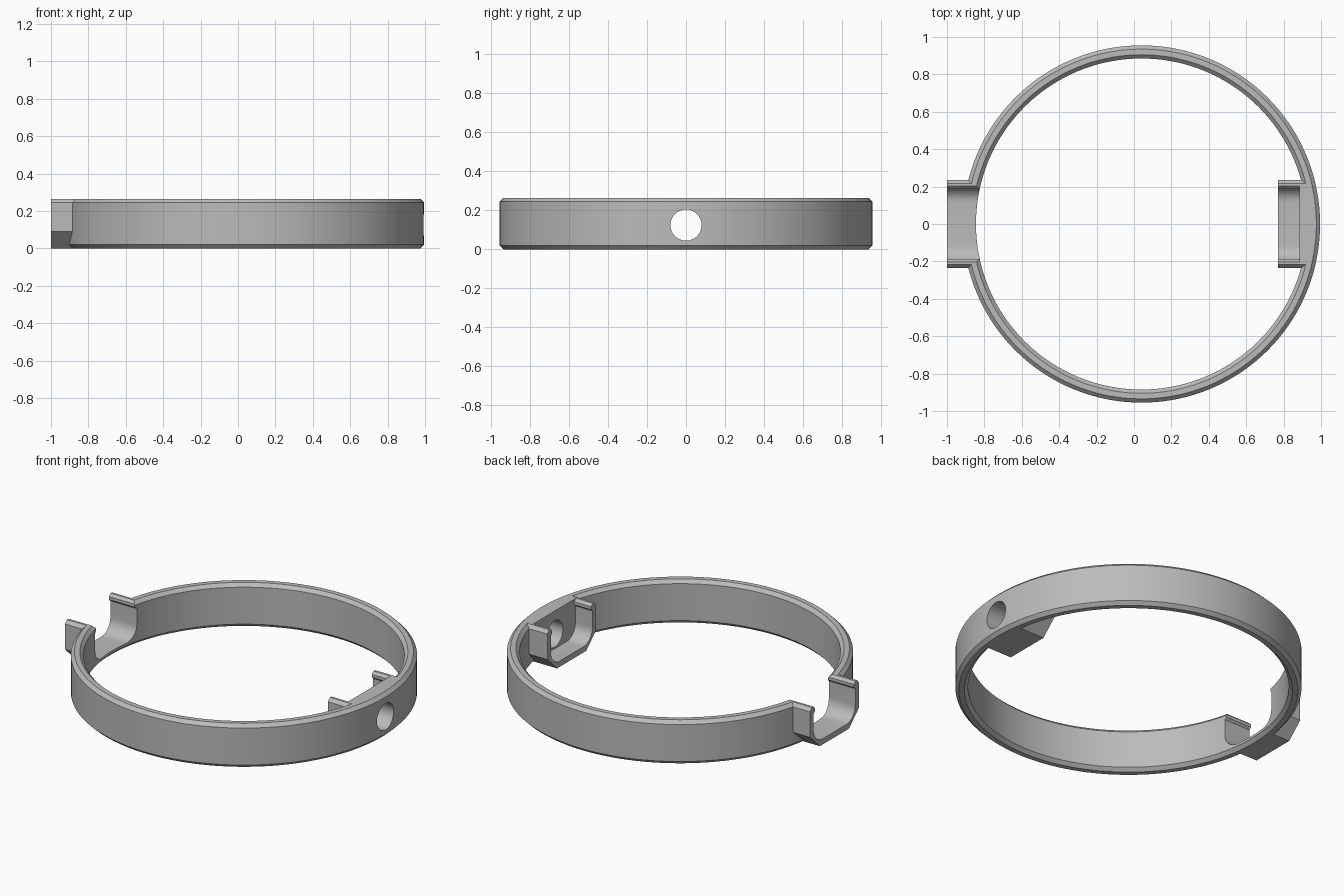
import bpy, bmesh, math
from mathutils import Matrix

cube = bpy.data.objects.get("Cube")
if cube:
    bpy.data.objects.remove(cube)

HEIGHT = 0.265
CENTRE_X = 0.04
CHAMFER = 0.02

grey = bpy.data.materials.new("plain_grey")
grey.use_nodes = True
colour = (0.5, 0.5, 0.5, 1)
grey.diffuse_color = colour
grey.node_tree.nodes["Principled BSDF"].inputs["Base Color"].default_value = colour


def finish(name, bm):
    bmesh.ops.recalc_face_normals(bm, faces=bm.faces)
    mesh = bpy.data.meshes.new(name)
    bm.to_mesh(mesh)
    bm.free()
    mesh.materials.append(grey)
    obj = bpy.data.objects.new(name, mesh)
    bpy.context.collection.objects.link(obj)
    return obj


def lathe(name, profile, segments):
    """Closed (radius, z) profile swept round the ring centre."""
    bm = bmesh.new()
    loops = []
    for i in range(segments):
        a = 2 * math.pi * i / segments
        loops.append([bm.verts.new((CENTRE_X + r * math.cos(a), r * math.sin(a), z))
                      for r, z in profile])
    n = len(profile)
    for i in range(segments):
        p, q = loops[i], loops[(i + 1) % segments]
        for j in range(n):
            k = (j + 1) % n
            bm.faces.new((p[j], q[j], q[k], p[k]))
    return finish(name, bm)


def prism(name, half, x0, x1):
    """Half (y, z) outline, mirrored across y and extruded along x."""
    outline = half + [(-y, z) for y, z in reversed(half)]
    bm = bmesh.new()
    ends = [[bm.verts.new((x, y, z)) for y, z in outline] for x in (x0, x1)]
    for end in ends:
        bm.faces.new(end)
    n = len(outline)
    for j in range(n):
        k = (j + 1) % n
        bm.faces.new((ends[0][j], ends[0][k], ends[1][k], ends[1][j]))
    return finish(name, bm)


def combine(target, tool, operation):
    mod = target.modifiers.new(tool.name, "BOOLEAN")
    mod.operation = operation
    mod.solver = "EXACT"
    mod.object = tool
    bpy.context.view_layer.objects.active = target
    bpy.ops.object.modifier_apply(modifier=mod.name)
    bpy.data.objects.remove(tool)


# Band with chamfered rims
outer, inner = 0.955, 0.885
band = lathe("ring_band", [
    (inner, CHAMFER), (inner + CHAMFER, 0), (outer - CHAMFER, 0), (outer, CHAMFER),
    (outer, HEIGHT - CHAMFER), (outer - CHAMFER, HEIGHT),
    (inner + CHAMFER, HEIGHT), (inner, HEIGHT - CHAMFER)], 144)

# Holder blocks: open cradle outside the band, pocket inside it
block = [(0.14, 0), (0.235, 0.09), (0.235, HEIGHT - CHAMFER), (0.217, HEIGHT)]
combine(band, prism("cradle_block", block, -1.0, -0.865), "UNION")
combine(band, prism("pocket_block", block, 0.77, 0.945), "UNION")

# Rounded channel with a small inward lip at the top
radius, arc_y, arc_z = 0.085, 0.115, 0.12
channel = [(arc_y + radius * math.sin(a), arc_z - radius * math.cos(a))
           for a in (math.pi / 2 * i / 10 for i in range(11))]
channel += [(0.2, 0.22), (0.188, 0.232), (0.188, 0.25), (0.203, HEIGHT), (0.203, 0.4)]
combine(band, prism("cradle_channel", channel, -1.2, -0.7), "DIFFERENCE")
combine(band, prism("pocket_channel", channel, 0.6, 0.885), "DIFFERENCE")

# Round hole from the pocket out through the band
bm = bmesh.new()
bmesh.ops.create_cone(
    bm, cap_ends=True, segments=48, radius1=0.08, radius2=0.08, depth=0.3,
    matrix=Matrix.Translation((0.97, 0, 0.125)) @ Matrix.Rotation(math.pi / 2, 4, "Y"))
combine(band, finish("side_hole", bm), "DIFFERENCE")

# Smooth curved walls, crisp chamfers
bpy.ops.object.select_all(action="DESELECT")
band.select_set(True)
bpy.context.view_layer.objects.active = band
bpy.ops.object.shade_smooth_by_angle(angle=math.radians(30))
